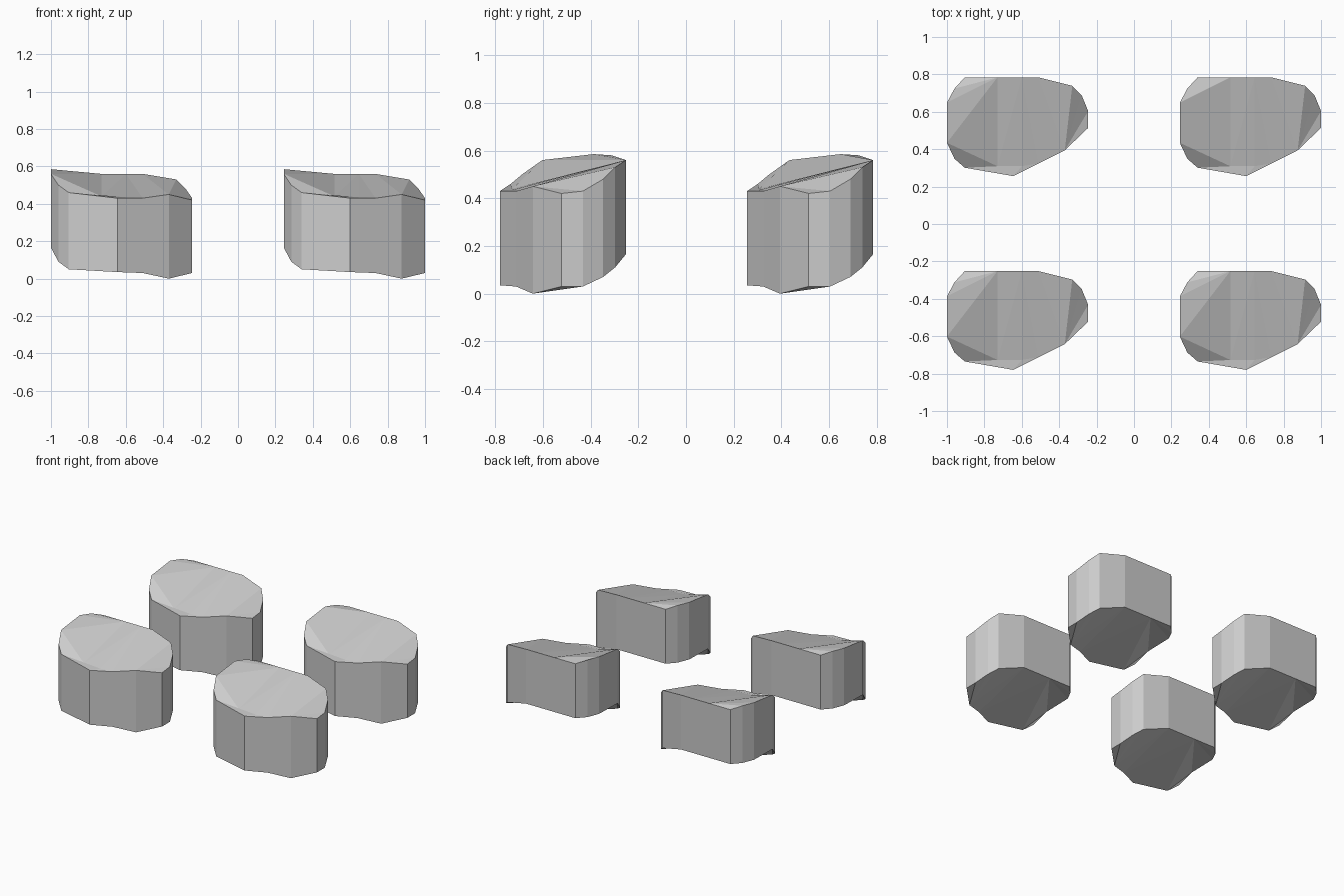
import bpy, bmesh

if "Cube" in bpy.data.objects:
    bpy.data.objects.remove(bpy.data.objects["Cube"])

# Stone outline, counter-clockwise from the left-front: x, y, bottom z, top z
OUTLINE = [
    (-1.00, -.60, .165, .56), (-.96, -.685, .09, .50), (-.905, -.733, .05, .46),
    (-.645, -.778, .035, .43), (-.51, -.71, .03, .43), (-.37, -.64, .00, .45),
    (-.245, -.52, .03, .42), (-.245, -.43, .03, .43), (-.28, -.345, .07, .48),
    (-.33, -.295, .11, .53), (-.51, -.25, .165, .56), (-.60, -.25, .165, .56),
    (-.73, -.25, .165, .56), (-.905, -.25, .165, .56), (-.96, -.31, .165, .58),
    (-1.00, -.385, .17, .585)]
CX, CY = -.6225, -.514
P, Q = 16, 17                     # front points of the worn top
FRONT = [(-.73, -.725, .44), (-.60, -.725, .435)]


def stone(name, x, y, folds):
    bm = bmesh.new()
    low = [bm.verts.new((a - CX, b - CY, z)) for a, b, z, _ in OUTLINE]
    top = [bm.verts.new((a - CX, b - CY, z)) for a, b, _, z in OUTLINE]
    top += [bm.verts.new((a - CX, b - CY, z)) for a, b, z in FRONT]
    n = len(low)
    # side walls
    for i in range(n):
        j = (i + 1) % n
        bm.faces.new((low[i], low[j], top[j], top[i]))
    # underside
    under = [bm.faces.new(low[::-1])]
    # front chamfer facets and worn top
    for ids in ((0, 1, 2, P), (2, 3, Q, P), (3, 4, Q)):
        under.append(bm.faces.new([top[i] for i in ids]))
    under.append(bm.faces.new([top[i] for i in [0, P, Q] + list(range(4, n))]))
    # creases that differ from stone to stone
    for a, b in folds:
        bmesh.ops.connect_verts(bm, verts=[top[a], top[b]])
    bmesh.ops.triangulate(bm, faces=[f for f in bm.faces if len(f.verts) > 4])
    bmesh.ops.recalc_face_normals(bm, faces=bm.faces)
    mesh = bpy.data.meshes.new(name)
    bm.to_mesh(mesh)
    bm.free()
    ob = bpy.data.objects.new(name, mesh)
    ob.location = (x, y, 0)
    bpy.context.collection.objects.link(ob)


# four stones in a square
stone("stone_back_left", -.6225, .52, [(P, 12), (P, 11)])
stone("stone_back_right", .6225, .52, [(P, 12), (12, 15)])
stone("stone_front_left", -.6225, -.516, [(12, 0)])
stone("stone_front_right", .6225, -.516, [(11, P), (11, Q)])
